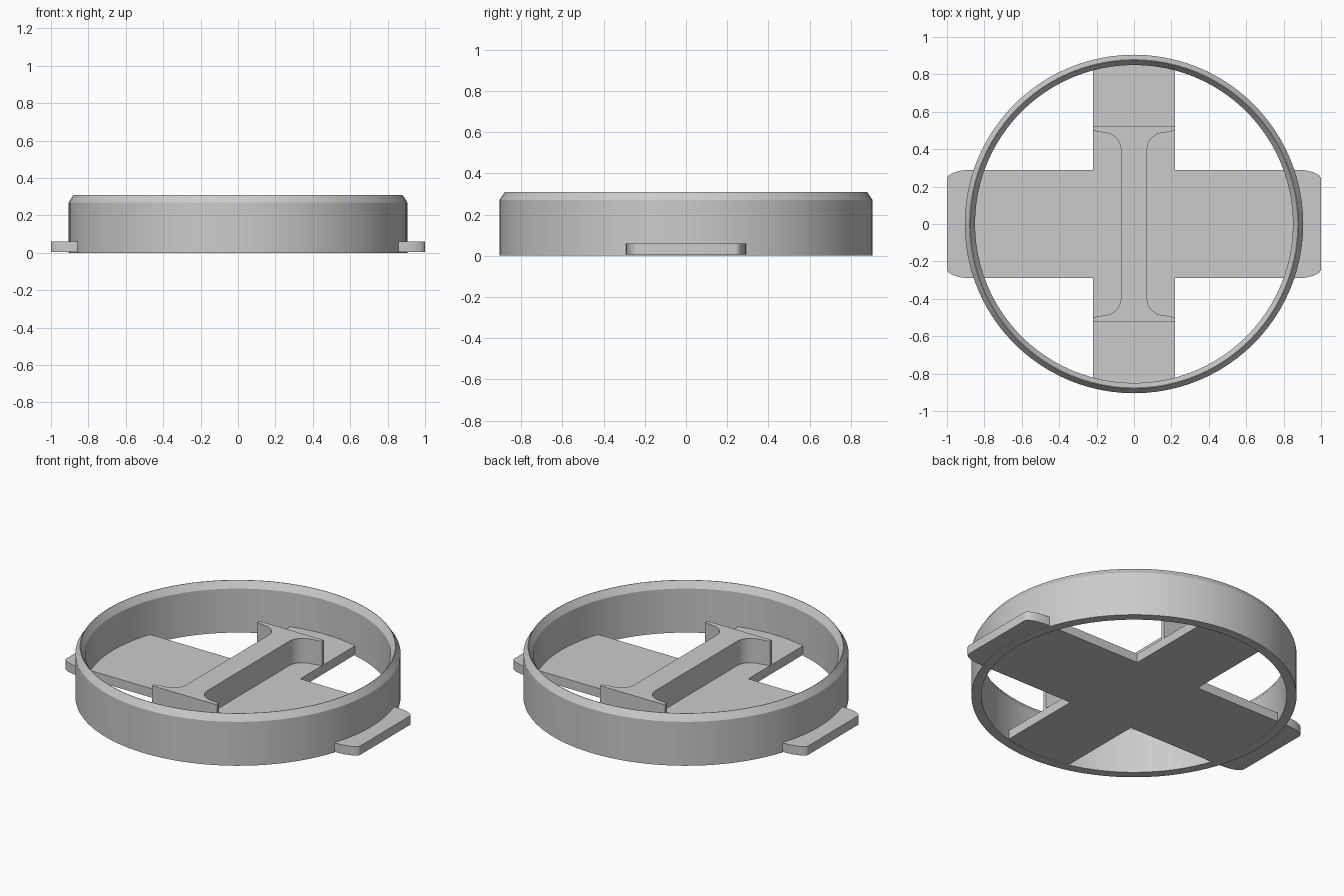
import bpy, bmesh, math

cube = bpy.data.objects.get("Cube")
if cube:
    bpy.data.objects.remove(cube, do_unlink=True)

GREY = (0.6, 0.6, 0.6, 1.0)
mat = bpy.data.materials.new("light grey")
mat.use_nodes = True
mat.diffuse_color = GREY
mat.node_tree.nodes["Principled BSDF"].inputs["Base Color"].default_value = GREY


def finish(name, bm):
    """Turn a bmesh into a shaded object with the shared material."""
    bmesh.ops.recalc_face_normals(bm, faces=bm.faces)
    mesh = bpy.data.meshes.new(name)
    bm.to_mesh(mesh)
    bm.free()
    mesh.materials.append(mat)
    obj = bpy.data.objects.new(name, mesh)
    bpy.context.collection.objects.link(obj)
    bpy.ops.object.select_all(action="DESELECT")
    obj.select_set(True)
    bpy.context.view_layer.objects.active = obj
    bpy.ops.object.shade_smooth_by_angle(angle=math.radians(25))
    return obj


def lathe(name, profile, steps):
    """Revolve a closed (radius, height) profile around z."""
    bm = bmesh.new()
    rings = []
    for i in range(steps):
        a = math.tau * i / steps
        rings.append([bm.verts.new((r * math.cos(a), r * math.sin(a), z))
                      for r, z in profile])
    n = len(profile)
    for i in range(steps):
        p, q = rings[i], rings[(i + 1) % steps]
        for j in range(n):
            k = (j + 1) % n
            bm.faces.new((p[j], q[j], q[k], p[k]))
    return finish(name, bm)


def four_way(quarter):
    """Mirror a quarter outline (from the +x side to the +y side) into a loop."""
    flip = quarter[::-1]
    return (quarter + [(-x, y) for x, y in flip]
            + [(-x, -y) for x, y in quarter] + [(x, -y) for x, y in flip])


def extrude(name, outline, z0, z1):
    """Extrude a flat outline between two heights."""
    bm = bmesh.new()
    face = bm.faces.new([bm.verts.new((x, y, z0)) for x, y in outline])
    top = bmesh.ops.extrude_face_region(bm, geom=[face])["geom"]
    bmesh.ops.translate(bm, vec=(0, 0, z1 - z0),
                        verts=[v for v in top if isinstance(v, bmesh.types.BMVert)])
    return finish(name, bm)


def arc(cx, cy, rx, ry, start, end, steps=10):
    """Points on an elliptical arc, angles in degrees."""
    angles = [math.radians(start + (end - start) * i / steps) for i in range(steps + 1)]
    return [(cx + rx * math.cos(a), cy + ry * math.sin(a)) for a in angles]


# Outer ring with a pointed, double-chamfered rim
lathe("outer_ring", [(0.85, 0), (0.905, 0), (0.905, 0.27),
                     (0.879, 0.31), (0.876, 0.31), (0.85, 0.27)], 96)

# Cross-shaped base plate, with rounded tabs reaching past the ring
HALF = 0.22
plate = arc(0.87, 0.24, 0.13, 0.05, 0, 90) + [(HALF, 0.29), (HALF, 0.87)]
extrude("cross_plate", four_way(plate), 0.005, 0.06)

# I-shaped grip with filleted inner corners
grip = arc(0.17, 0.40, 0.10, 0.09, 180, 90) + [(HALF, 0.50), (HALF, 0.52)]
extrude("grip", four_way(grip), 0.06, 0.21)
